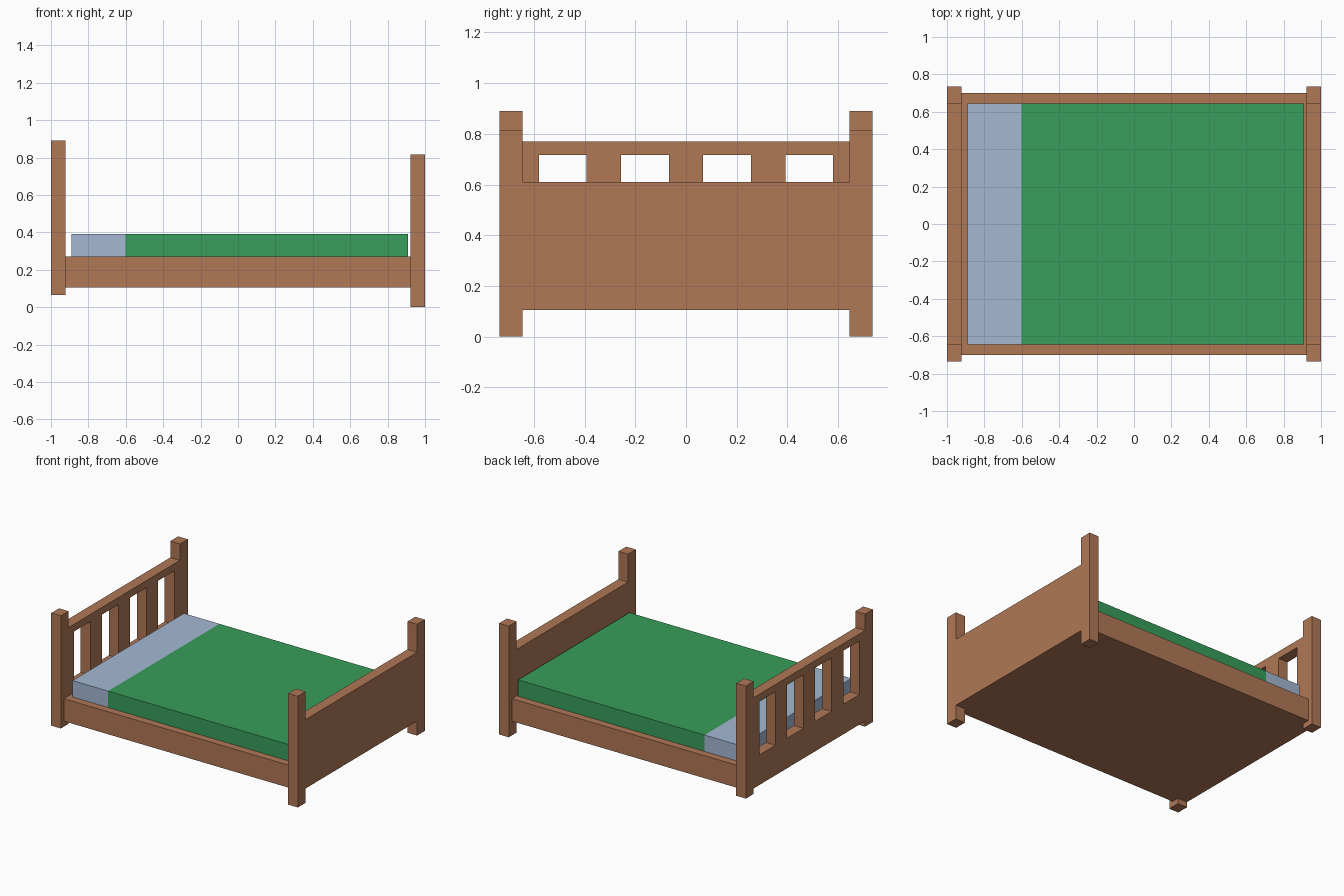
import bpy
import bmesh
from mathutils import Vector

if "Cube" in bpy.data.objects:
    bpy.data.objects.remove(bpy.data.objects["Cube"])


def material(name, rgb):
    mat = bpy.data.materials.new(name)
    mat.diffuse_color = (*rgb, 1)
    mat.use_nodes = True
    mat.node_tree.nodes["Principled BSDF"].inputs["Base Color"].default_value = mat.diffuse_color
    return mat


wood = material("wood", (0.434, 0.188, 0.093))
green = material("green_cover", (0.04, 0.342, 0.105))
blue = material("blue_sheet", (0.366, 0.479, 0.651))


def box(name, x, y, z, mat):
    """Box spanning the given (min, max) ranges."""
    lo, hi = Vector((x[0], y[0], z[0])), Vector((x[1], y[1], z[1]))
    bm = bmesh.new()
    bmesh.ops.create_cube(bm, size=1)
    bmesh.ops.scale(bm, vec=hi - lo, verts=bm.verts)
    mesh = bpy.data.meshes.new(name)
    bm.to_mesh(mesh)
    bm.free()
    mesh.materials.append(mat)
    obj = bpy.data.objects.new(name, mesh)
    obj.location = (lo + hi) / 2
    bpy.context.collection.objects.link(obj)
    return obj


HEAD = (-1.0, -0.922)
FOOT = (0.922, 1.0)
INNER, OUTER = 0.645, 0.735   # post faces across the width
SPAN = (-INNER, INNER)

# Corner posts
for side, s in (("left", 1), ("right", -1)):
    y = sorted((s * INNER, s * OUTER))
    box(f"head_post_{side}", HEAD, y, (0.065, 0.89), wood)
    box(f"foot_post_{side}", FOOT, y, (0.0, 0.815), wood)

# Bed base and solid footboard
box("bed_base", (HEAD[1], FOOT[0]), (-0.70, 0.70), (0.105, 0.27), wood)
box("footboard", FOOT, SPAN, (0.105, 0.61), wood)

# Slatted headboard
box("headboard_lower_rail", HEAD, SPAN, (0.105, 0.325), wood)
box("headboard_top_rail", HEAD, SPAN, (0.717, 0.77), wood)
slats = [(-INNER, -0.58), (-0.393, -0.257), (-0.068, 0.068),
         (0.257, 0.393), (0.58, INNER)]
for i, y in enumerate(slats, 1):
    box(f"headboard_slat_{i}", HEAD, y, (0.325, 0.717), wood)

# Mattress: sheet at the head, cover over the rest
box("mattress_sheet", (-0.89, -0.602), SPAN, (0.27, 0.39), blue)
box("mattress_cover", (-0.602, 0.91), SPAN, (0.27, 0.39), green)
